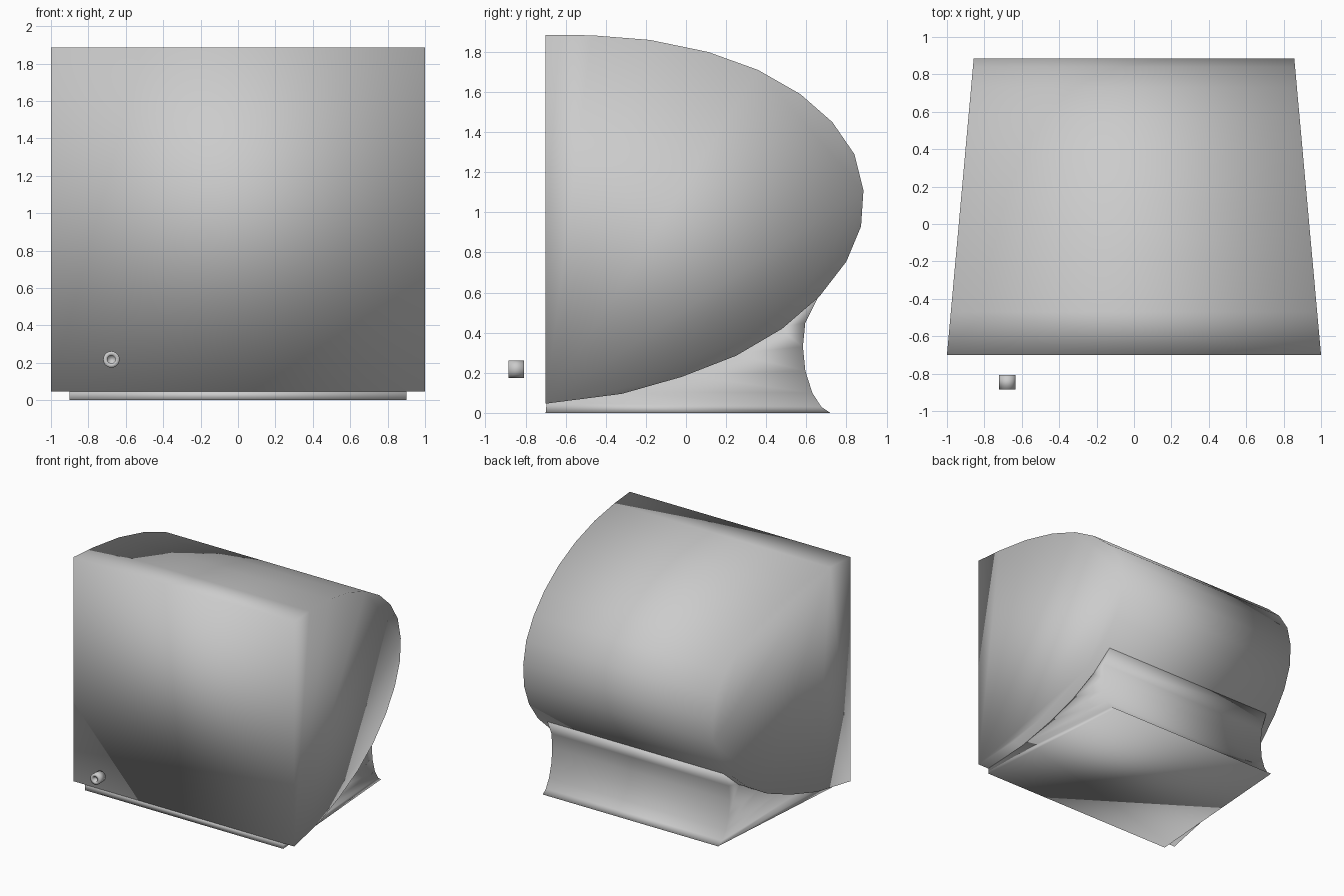
import bpy, bmesh
from math import cos, sin, tau

if "Cube" in bpy.data.objects:
    bpy.data.objects.remove(bpy.data.objects["Cube"])


def finish(bm, name):
    bmesh.ops.recalc_face_normals(bm, faces=bm.faces)
    mesh = bpy.data.meshes.new(name)
    bm.to_mesh(mesh)
    bm.free()
    mesh.shade_smooth()
    obj = bpy.data.objects.new(name, mesh)
    bpy.context.collection.objects.link(obj)
    return obj


def tapered_prism(name, profile, front, back):
    """Side profile (y, z) spanned across x; front/back are (y, half width)."""
    bm = bmesh.new()
    slope = (back[1] - front[1]) / (back[0] - front[0])
    sides = []
    for s in (1, -1):
        sides.append([bm.verts.new((s * (front[1] + slope * (y - front[0])), y, z))
                      for y, z in profile])
    right, left = sides
    n = len(profile)
    for i in range(n):
        j = (i + 1) % n
        bm.faces.new((right[i], right[j], left[j], left[i]))
    bm.faces.new(right)
    bm.faces.new(left)
    return finish(bm, name)


# Rounded housing with a flat front
tapered_prism("housing", [
    (-0.70, 1.885), (-0.47, 1.883), (-0.18, 1.86), (0.11, 1.80), (0.36, 1.71),
    (0.57, 1.59), (0.73, 1.45), (0.84, 1.29), (0.885, 1.11), (0.873, 0.93),
    (0.80, 0.755), (0.665, 0.58), (0.48, 0.42), (0.25, 0.285), (-0.02, 0.18),
    (-0.32, 0.095), (-0.70, 0.046)], (-0.70, 1.0), (0.885, 0.857))

# Foot with a concave back, its top hidden in the housing
tapered_prism("foot", [
    (-0.70, 0.0), (0.72, 0.0), (0.675, 0.03), (0.63, 0.10), (0.595, 0.21),
    (0.583, 0.33), (0.595, 0.45), (0.66, 0.58), (0.46, 0.425), (0.24, 0.295),
    (-0.02, 0.19), (-0.32, 0.105), (-0.695, 0.05)], (-0.70, 0.90), (0.72, 0.795))

# Small round knob with a recessed front, floating ahead of the housing
SIDES = 20
bm = bmesh.new()
rings = []
for r, y in ((0.044, -0.808), (0.044, -0.885), (0.021, -0.885), (0.021, -0.86)):
    rings.append([bm.verts.new((-0.677 + r * cos(tau * i / SIDES), y,
                                0.218 + r * sin(tau * i / SIDES)))
                  for i in range(SIDES)])
for a, b in zip(rings, rings[1:]):
    for i in range(SIDES):
        j = (i + 1) % SIDES
        bm.faces.new((a[i], a[j], b[j], b[i]))
bm.faces.new(rings[0])
bm.faces.new(rings[-1])
finish(bm, "knob")
